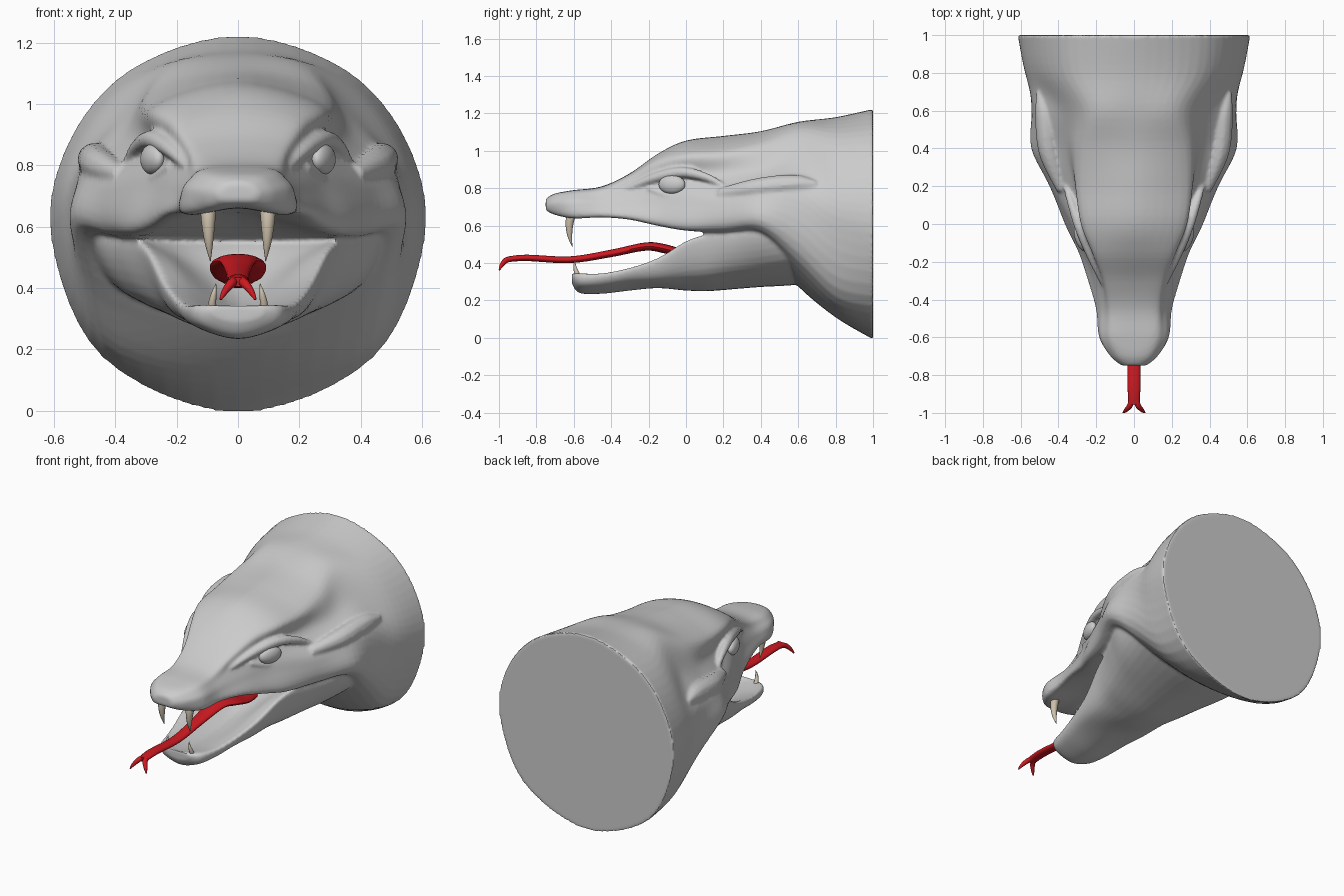
import bpy, bmesh, math

if "Cube" in bpy.data.objects:
    bpy.data.objects.remove(bpy.data.objects["Cube"])


def catmull(pts, steps, closed=False):
    """Smooth curve through number lists of any dimension."""
    n, out = len(pts), []
    for i in range(n if closed else n - 1):
        if closed:
            p = [pts[(i + k) % n] for k in (-1, 0, 1, 2)]
        else:
            p = [pts[min(max(i + k, 0), n - 1)] for k in (-1, 0, 1, 2)]
        for s in range(steps):
            t = s / steps
            out.append([b + 0.5 * t * (c - a + t * (2*a - 5*b + 4*c - d + t * (3*(b - c) + d - a)))
                        for a, b, c, d in zip(*p)])
    if not closed:
        out.append(list(pts[-1]))
    return out


def loft(name, rows, section, steps=5):
    """Skin rings made by section(row) along y (first number of a row)."""
    bm = bmesh.new()
    rings = [[bm.verts.new((x, row[0], z)) for x, z in section(row)]
             for row in catmull(rows, steps)]
    n = len(rings[0])
    for a, b in zip(rings, rings[1:]):
        for i in range(n):
            bm.faces.new((a[i], a[(i + 1) % n], b[(i + 1) % n], b[i]))
    bm.faces.new(rings[0])
    bm.faces.new(rings[-1][::-1])
    bmesh.ops.recalc_face_normals(bm, faces=bm.faces)
    me = bpy.data.meshes.new(name)
    bm.to_mesh(me)
    bm.free()
    ob = bpy.data.objects.new(name, me)
    bpy.context.collection.objects.link(ob)
    return ob


def select(*obs):
    bpy.ops.object.select_all(action='DESELECT')
    for o in obs:
        o.select_set(True)
    bpy.context.view_layer.objects.active = obs[0]


def tube(name, pts, radii):
    """Tapered tube along a smooth path, as a mesh."""
    cu = bpy.data.curves.new(name, 'CURVE')
    cu.dimensions = '3D'
    cu.bevel_depth = 1.0
    cu.bevel_resolution = 3
    cu.use_fill_caps = True
    path = catmull([list(p) + [r] for p, r in zip(pts, radii)], 5)
    sp = cu.splines.new('POLY')
    sp.points.add(len(path) - 1)
    for point, (x, y, z, r) in zip(sp.points, path):
        point.co = (x, y, z, 1)
        point.radius = r
    ob = bpy.data.objects.new(name, cu)
    bpy.context.collection.objects.link(ob)
    select(ob)
    bpy.ops.object.convert(target='MESH')
    return bpy.context.view_layer.objects.active


def mirrored(top, side, bottom):
    """Closed smooth section from a right half."""
    ring = [(0, top)] + side + [(0, bottom)] + [(-x, z) for x, z in side[::-1]]
    return catmull(ring, 6, closed=True)


def material(name, rgb):
    m = bpy.data.materials.new(name)
    m.diffuse_color = (*rgb, 1)
    m.use_nodes = True
    m.node_tree.nodes["Principled BSDF"].inputs["Base Color"].default_value = m.diffuse_color
    return m


# Skull and neck: y, top, crown edge, temple, cheek, lip, underside
skull = [
    (-.75, .745, .04, .737, .06, .72, .065, .705, .05, .685, .68),
    (-.70, .772, .075, .765, .11, .74, .125, .71, .10, .66, .665),
    (-.60, .79, .11, .785, .155, .755, .18, .715, .165, .64, .66),
    (-.45, .81, .12, .80, .155, .76, .185, .71, .188, .645, .665),
    (-.30, .88, .15, .865, .17, .81, .215, .72, .23, .633, .66),
    (-.15, .985, .205, .95, .22, .86, .265, .73, .275, .60, .65),
    (0, 1.055, .265, .985, .265, .87, .335, .74, .34, .575, .635),
    (.20, 1.08, .285, 1.0, .315, .875, .43, .73, .40, .57, .58),
    (.40, 1.105, .275, 1.045, .365, .89, .505, .76, .50, .575, .50),
    (.60, 1.155, .235, 1.12, .39, .945, .53, .74, .475, .41, .275),
    (.80, 1.18, .33, 1.095, .52, .86, .573, .60, .44, .22, .11),
    (1.0, 1.224, .35, 1.114, .555, .872, .61, .557, .438, .17, -.008),
]
head = loft("snake_head", skull, lambda r: mirrored(
    r[1], [(r[2], r[3]), (r[4], r[5]), (r[6], r[7]), (r[8], r[9])], r[10]))

# Lower jaw trough: y, bottom, outer side, lip, inner side, floor
lower = [
    (-.61, .29, .07, .305, .09, .335, .05, .345, .345),
    (-.57, .24, .125, .28, .145, .335, .10, .345, .33),
    (-.45, .236, .15, .28, .18, .34, .13, .34, .315),
    (-.30, .253, .175, .30, .215, .37, .16, .365, .315),
    (-.15, .266, .20, .31, .25, .42, .185, .41, .33),
    (0, .253, .225, .33, .295, .505, .225, .49, .36),
    (.12, .25, .26, .34, .335, .54, .25, .53, .42),
    (.25, .26, .30, .355, .395, .55, .28, .57, .54),
    (.40, .272, .345, .37, .465, .56, .36, .59, .59),
    (.60, .285, .39, .40, .48, .60, .38, .62, .62),
    (.72, .32, .38, .42, .44, .60, .36, .62, .62),
]
jaw = loft("lower_jaw", lower, lambda r: mirrored(
    r[1], [(r[2], r[3]), (r[4], r[5]), (r[6], r[7])], r[8]))

# Brow ridges over the eyes, lids under them, cheek muscles behind
ridges = []
for s in (-1, 1):
    ridges.append(tube("brow", [(s*.165, -.32, .795), (s*.225, -.17, .855), (s*.285, -.02, .885),
                                (s*.335, .12, .855), (s*.37, .22, .80)],
                       [.012, .026, .03, .022, .01]))
    ridges.append(tube("lower_lid", [(s*.225, -.20, .80), (s*.27, -.08, .76), (s*.305, .04, .785)],
                       [.01, .02, .012]))
    ridges.append(tube("cheek_muscle", [(s*.38, .18, .77), (s*.45, .38, .80), (s*.47, .58, .82),
                                        (s*.50, .70, .82)], [.03, .055, .055, .02]))

# Merge into one smooth skin
select(head, jaw, *ridges)
bpy.ops.object.join()
remesh = head.modifiers.new("skin", 'REMESH')
remesh.mode = 'VOXEL'
remesh.voxel_size = .0095
smooth = head.modifiers.new("smooth", 'SMOOTH')
smooth.factor = .5
smooth.iterations = 6
for m in ("skin", "smooth"):
    bpy.ops.object.modifier_apply(modifier=m)
bpy.ops.object.shade_smooth_by_angle(angle=math.radians(45))

# Eyes
for s in (-1, 1):
    bpy.ops.mesh.primitive_uv_sphere_add(segments=24, ring_count=14, location=(s*.278, -.075, .82))
    eye = bpy.context.object
    eye.name = "eye"
    eye.scale = (.034, .075, .05)
    eye.rotation_euler.z = -s * .35
    bpy.ops.object.shade_smooth()

# Fangs: two long upper, two short lower
bone = material("bone", (.62, .54, .42))
for s in (-1, 1):
    for name, pts, radii in (
        ("upper_fang", [(s*.097, -.605, .68), (s*.097, -.622, .62), (s*.095, -.622, .55),
                        (s*.09, -.608, .487)], [.027, .023, .014, .001]),
        ("lower_fang", [(s*.085, -.565, .31), (s*.084, -.585, .35), (s*.078, -.595, .385),
                        (s*.072, -.592, .415)], [.016, .013, .008, .001])):
        fang = tube(name, pts, radii)
        fang.data.materials.append(bone)
        bpy.ops.object.shade_smooth()

# Tongue: y, height, half width, half thickness
red = material("red", (.62, .01, .015))
path = [(-.955, .42, .03, .015), (-.85, .428, .034, .017), (-.62, .418, .034, .018),
        (-.40, .452, .04, .02), (-.22, .488, .06, .022), (-.12, .478, .09, .025),
        (0, .445, .085, .025), (.14, .425, .05, .02)]
tongue = loft("tongue", path, lambda r: [
    (r[2] * math.cos(a), r[1] + r[3] * math.sin(a))
    for a in (math.tau * i / 16 for i in range(16))])
tips = [tube("tongue_tip", [(s*.012, -.93, .423), (s*.022, -.962, .415), (s*.042, -.985, .39),
                            (s*.057, -.998, .363)], [.015, .015, .011, .004]) for s in (-1, 1)]
select(tongue, *tips)
bpy.ops.object.join()
tongue.data.materials.append(red)
bpy.ops.object.shade_smooth_by_angle(angle=math.radians(50))
